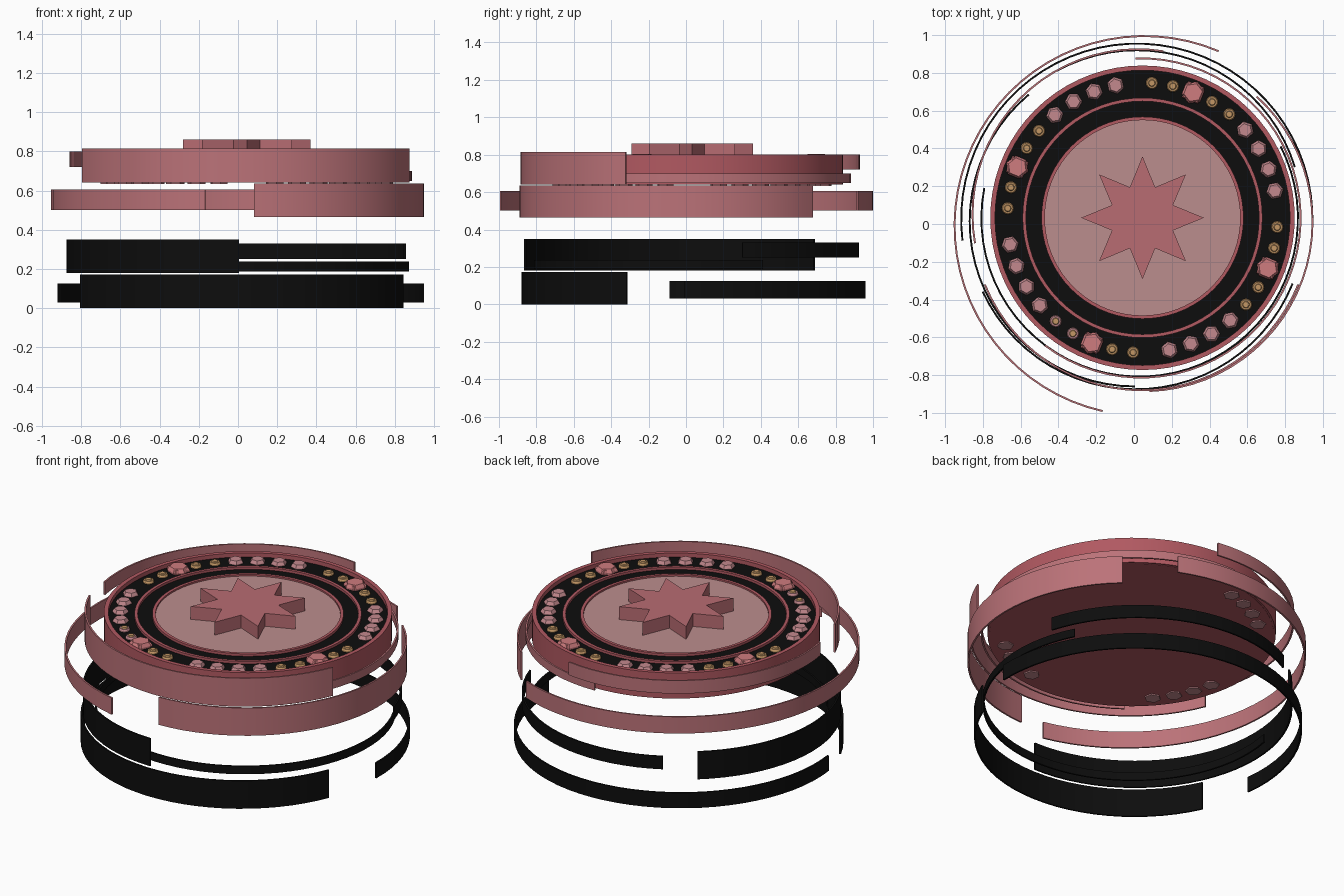
import bpy, bmesh
from math import cos, sin, pi, radians, ceil

if "Cube" in bpy.data.objects:
    bpy.data.objects.remove(bpy.data.objects["Cube"])

CX, CY = 0.045, 0.033   # centre of the medallion


def material(name, rgb):
    m = bpy.data.materials.new(name)
    m.diffuse_color = (*rgb, 1)
    m.use_nodes = True
    m.node_tree.nodes["Principled BSDF"].inputs["Base Color"].default_value = m.diffuse_color
    return m


RED = material("rose_red", (0.44, 0.10, 0.12))
PINK = material("rose_pink", (0.50, 0.17, 0.19))
STAR = material("star_rose", (0.48, 0.15, 0.17))
PALE = material("pale_rose", (0.50, 0.27, 0.27))
GEM = material("gem_pink", (0.55, 0.25, 0.27))
GEM_BIG = material("gem_red", (0.62, 0.20, 0.21))
BLACK = material("black", (0.004, 0.004, 0.004))
GOLD = material("gold", (0.55, 0.31, 0.13))


def finish(bm, name, mat, smooth=False):
    bmesh.ops.recalc_face_normals(bm, faces=bm.faces)
    mesh = bpy.data.meshes.new(name)
    bm.to_mesh(mesh)
    bm.free()
    mesh.materials.append(mat)
    ob = bpy.data.objects.new(name, mesh)
    bpy.context.collection.objects.link(ob)
    if smooth:
        bpy.context.view_layer.objects.active = ob
        ob.select_set(True)
        bpy.ops.object.shade_smooth_by_angle(angle=radians(30))
        ob.select_set(False)
    return ob


def band(name, mat, cx, cy, r, z0, z1, a0=0, a1=360, thick=0.01):
    """Upright curved strip (or closed ring) of rectangular section."""
    closed = a1 - a0 >= 360
    n = max(3, ceil((a1 - a0) / 5))
    bm = bmesh.new()
    rows = []
    for i in range(n if closed else n + 1):
        a = radians(a0 + (a1 - a0) * i / n)
        rows.append([bm.verts.new((cx + q * cos(a), cy + q * sin(a), z))
                     for q, z in ((r, z0), (r, z1), (r - thick, z1), (r - thick, z0))])
    pairs = list(zip(rows, rows[1:])) + ([(rows[-1], rows[0])] if closed else [])
    for p, q in pairs:
        for k in range(4):
            j = (k + 1) % 4
            bm.faces.new((p[k], q[k], q[j], p[j]))
    if not closed:
        bm.faces.new(rows[0])
        bm.faces.new(rows[-1])
    return finish(bm, name, mat, True)


def prism(bm, pts, z0, z1, bevel=1.0, zb=None):
    """Extruded outline; optional tapered crown from zb to z1."""
    mx = sum(p[0] for p in pts) / len(pts)
    my = sum(p[1] for p in pts) / len(pts)
    levels = [(z0, 1.0)] + ([(zb, 1.0)] if zb is not None else []) + [(z1, bevel)]
    rows = [[bm.verts.new((mx + (x - mx) * s, my + (y - my) * s, z)) for x, y in pts]
            for z, s in levels]
    n = len(pts)
    for p, q in zip(rows, rows[1:]):
        for k in range(n):
            bm.faces.new((p[k], p[(k + 1) % n], q[(k + 1) % n], q[k]))
    bm.faces.new(rows[0])
    bm.faces.new(rows[-1])


def ngon(x, y, r, n, rot=0):
    return [(x + r * cos(rot + 2 * pi * k / n), y + r * sin(rot + 2 * pi * k / n))
            for k in range(n)]


def disc(name, mat, r, z0, z1):
    bm = bmesh.new()
    prism(bm, ngon(CX, CY, r, 72), z0, z1)
    return finish(bm, name, mat, True)


# Medallion: base, black inlay, raised rings, pale centre
disc("base_plate", RED, 0.795, 0.64, 0.755)
disc("black_inlay", BLACK, 0.785, 0.75, 0.775)
disc("centre_plate", PALE, 0.525, 0.76, 0.78)
band("outer_rim", RED, CX, CY, 0.806, 0.642, 0.80, thick=0.025)
band("middle_ring", RED, CX, CY, 0.635, 0.75, 0.79, thick=0.018)
band("inner_ring", RED, CX, CY, 0.535, 0.75, 0.79, thick=0.018)

# Eight-pointed star
bm = bmesh.new()
prism(bm, [(CX + r * cos(k * pi / 8), CY + r * sin(k * pi / 8))
           for k in range(16) for r in [0.175 if k % 2 else 0.325]], 0.765, 0.86)
finish(bm, "star", STAR)


def place(deg, r=0.715):
    a = radians(deg)
    return CX + r * cos(a), CY + r * sin(a), a


# Stones: four repeats of four hexagons and a large gem between round studs
hexes, bigs, studs, caps, pale = (bmesh.new() for _ in range(5))
for q in range(4):
    for d in (101.5, 111, 120.7, 130.5):
        x, y, a = place(d + 90 * q)
        prism(hexes, ngon(x, y, 0.046, 6, a), 0.633, 0.797, 0.75, 0.78)
    x, y, a = place(158 + 90 * q)
    prism(bigs, ngon(x, y, 0.062, 6, a), 0.70, 0.805, 0.8, 0.785)
    prism(bigs, ngon(x, y, 0.066, 4, a + pi / 4), 0.70, 0.80, 0.85, 0.785)
    for d in (140, 149, 167, 176):
        x, y, a = place(d + 90 * q)
        target = pale if q == 1 and d < 150 else studs
        prism(target, ngon(x, y, 0.032, 16), 0.76, 0.79, 0.85, 0.782)
        prism(caps, ngon(x, y, 0.019, 16), 0.775, 0.796, 0.8, 0.79)
finish(hexes, "hexagon_stones", GEM)
finish(bigs, "large_gems", GEM_BIG)
finish(studs, "gold_studs", GOLD)
finish(caps, "stud_caps", GOLD)
finish(pale, "pale_studs", GEM)

# Floating strips: centre x, centre y, radius, z low, z high, start and end angle
for i, s in enumerate((
        (0.015, 0.025, 0.935, 0.03, 0.125, -2, 187),
        (0.010, 0.020, 0.900, 0.00, 0.172, 205, 338),
        (0.005, 0.015, 0.880, 0.18, 0.35, 130, 270),
        (0.015, 0.045, 0.880, 0.25, 0.33, 17, 119),
        (0.030, 0.030, 0.843, 0.188, 0.237, 169, 387))):
    band(f"black_strip_{i + 1}", BLACK, *s)
for i, s in enumerate((
        (0.055, -0.010, 1.010, 0.502, 0.605, 67, 257.3),
        (0.050, 0.010, 0.900, 0.465, 0.636, -88, 48),
        (0.040, 0.015, 0.900, 0.640, 0.815, 202, 338),
        (0.020, 0.050, 0.880, 0.72, 0.80, 81, 190),
        (0.037, 0.032, 0.850, 0.65, 0.70, -127, 92))):
    band(f"pink_strip_{i + 1}", PINK, *s)
